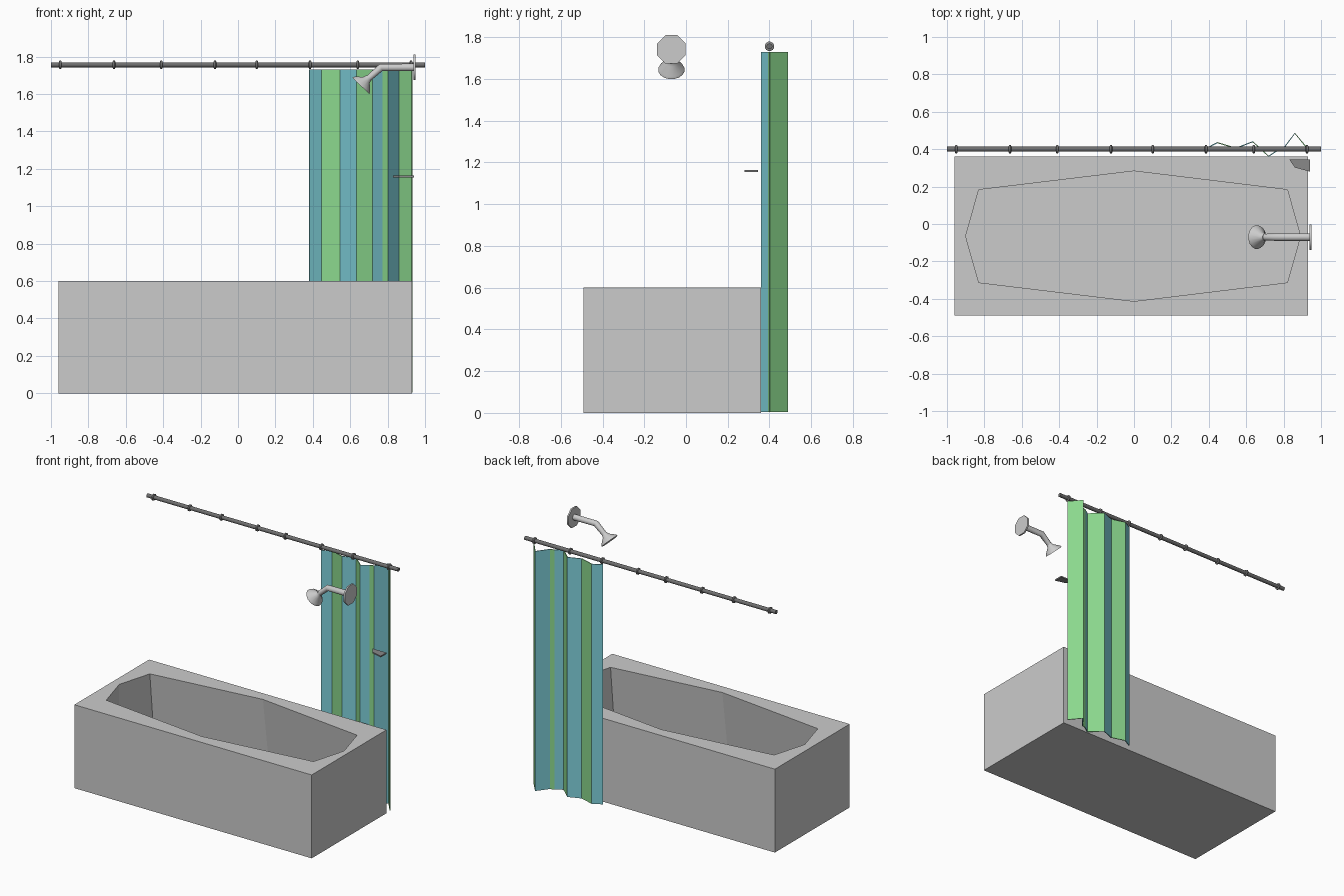
import bpy, bmesh, math
from mathutils import Vector

cube = bpy.data.objects.get("Cube")
if cube:
    bpy.data.objects.remove(cube, do_unlink=True)


def material(name, r, g, b):
    m = bpy.data.materials.new(name)
    m.use_nodes = True
    m.diffuse_color = (r, g, b, 1)
    m.node_tree.nodes["Principled BSDF"].inputs["Base Color"].default_value = (r, g, b, 1)
    return m


pale = material("pale grey", 0.6, 0.6, 0.6)
mid = material("mid grey", 0.25, 0.25, 0.25)
dark = material("dark grey", 0.16, 0.16, 0.16)
green = material("curtain green", 0.255, 0.68, 0.265)
blue = material("curtain blue", 0.21, 0.63, 0.7)


def finish(name, bm, *mats, smooth=False):
    bmesh.ops.recalc_face_normals(bm, faces=bm.faces)
    mesh = bpy.data.meshes.new(name)
    bm.to_mesh(mesh)
    bm.free()
    for m in mats:
        mesh.materials.append(m)
    ob = bpy.data.objects.new(name, mesh)
    bpy.context.collection.objects.link(ob)
    if smooth:
        bpy.ops.object.select_all(action='DESELECT')
        ob.select_set(True)
        bpy.context.view_layer.objects.active = ob
        bpy.ops.object.shade_smooth_by_angle(angle=math.radians(50))
    return ob


def loft(bm, sections, cap_start=True, cap_end=True):
    """Skin closed cross-sections one after another."""
    rings = [[bm.verts.new(p) for p in s] for s in sections]
    n = len(rings[0])
    for a, b in zip(rings, rings[1:]):
        for i in range(n):
            j = (i + 1) % n
            bm.faces.new((a[i], a[j], b[j], b[i]))
    if cap_start:
        bm.faces.new(rings[0])
    if cap_end:
        bm.faces.new(rings[-1])
    return rings


def circle(centre, axis, radius, sides):
    axis = Vector(axis).normalized()
    u = Vector((0, 1, 0))
    v = axis.cross(u).normalized()
    step = math.tau / sides
    return [Vector(centre) + radius * (u * math.cos(step * (i + 0.5)) + v * math.sin(step * (i + 0.5)))
            for i in range(sides)]


def turned(name, start, axis, profile, sides, mat):
    """Lathe a (distance, radius) profile along an axis."""
    axis = Vector(axis).normalized()
    bm = bmesh.new()
    loft(bm, [circle(Vector(start) + axis * d, axis, r, sides) for d, r in profile])
    return finish(name, bm, mat, smooth=True)


# Bathtub: outer block, flat rim and a basin that widens downwards
MID_Y = -0.065
bm = bmesh.new()
corners = [(-0.96, -0.49), (0.93, -0.49), (0.93, 0.36), (-0.96, 0.36)]
outer = loft(bm, [[(x, y, z) for x, y in corners] for z in (0, 0.6)], cap_end=False)
half = [(-0.90, 0), (-0.83, 0.248), (0, 0.348), (0.82, 0.248), (0.89, 0)]
basin = half + [(x, -y) for x, y in half[-2:0:-1]]
inner = loft(bm, [[(x, MID_Y + y * s, z) for x, y in basin] for z, s in ((0.6, 1), (0.15, 1.18))],
             cap_start=False)
rim = [e for ring in (outer[-1], inner[0]) for e in bm.edges if all(v in ring for v in e.verts)]
bmesh.ops.triangle_fill(bm, edges=rim, use_beauty=True, normal=(0, 0, 1))
finish("bathtub", bm, pale)

# Drain
turned("drain", (-0.75, MID_Y, 0.149), (0, 0, 1),
       [(0, 0.062), (0.008, 0.062), (0.008, 0.036), (0.004, 0.036)], 8, pale)

# Curtain rod and rings
ROD = Vector((0, 0.4, 1.756))
turned("curtain_rod", ROD - Vector((1, 0, 0)), (1, 0, 0), [(0, 0.014), (2, 0.014)], 12, dark)
for i, x in enumerate((-0.95, -0.663, -0.41, -0.123, 0.10, 0.385, 0.64, 0.925)):
    turned(f"curtain_ring_{i + 1}", ROD + Vector((x - 0.007, 0, 0)), (1, 0, 0),
           [(0, 0.018), (0.003, 0.023), (0.011, 0.023), (0.014, 0.018)], 12, mid)

# Pleated curtain, alternating colour on each fold
folds = [(0.38, 0.40), (0.445, 0.435), (0.545, 0.405), (0.635, 0.44), (0.72, 0.362),
         (0.77, 0.395), (0.80, 0.405), (0.86, 0.485), (0.93, 0.40)]
bm = bmesh.new()
columns = [[bm.verts.new((x, y, z)) for z in (0.005, 1.73)] for x, y in folds]
for i, (a, b) in enumerate(zip(columns, columns[1:])):
    bm.faces.new((a[0], b[0], b[1], a[1])).material_index = i % 2
curtain = finish("shower_curtain", bm, blue, green)
thick = curtain.modifiers.new("thickness", 'SOLIDIFY')
thick.thickness = 0.006
thick.offset = 0

# Shower: wall plate, bent arm, flared head
turned("shower_wall_plate", (0.937, -0.07, 1.742), (1, 0, 0), [(0, 0.074), (0.011, 0.074)], 8, pale)
bm = bmesh.new()
down = Vector((-0.7, 0, -0.71))
loft(bm, [circle((0.94, -0.07, 1.742), (-1, 0, 0), 0.021, 12),
          circle((0.765, -0.07, 1.742), (-0.93, 0, -0.37), 0.021, 12),
          circle((0.685, -0.07, 1.672), down, 0.017, 12)])
finish("shower_arm", bm, pale, smooth=True)
turned("shower_head", (0.70, -0.07, 1.688), down,
       [(0, 0.018), (0.018, 0.024), (0.05, 0.059), (0.062, 0.064)], 16, pale)

# Soap shelf
bm = bmesh.new()
shelf = [(0.83, 0.345), (0.94, 0.345), (0.94, 0.28), (0.86, 0.302)]
loft(bm, [[(x, y, z) for x, y in shelf] for z in (1.154, 1.164)])
finish("soap_shelf", bm, mid)
